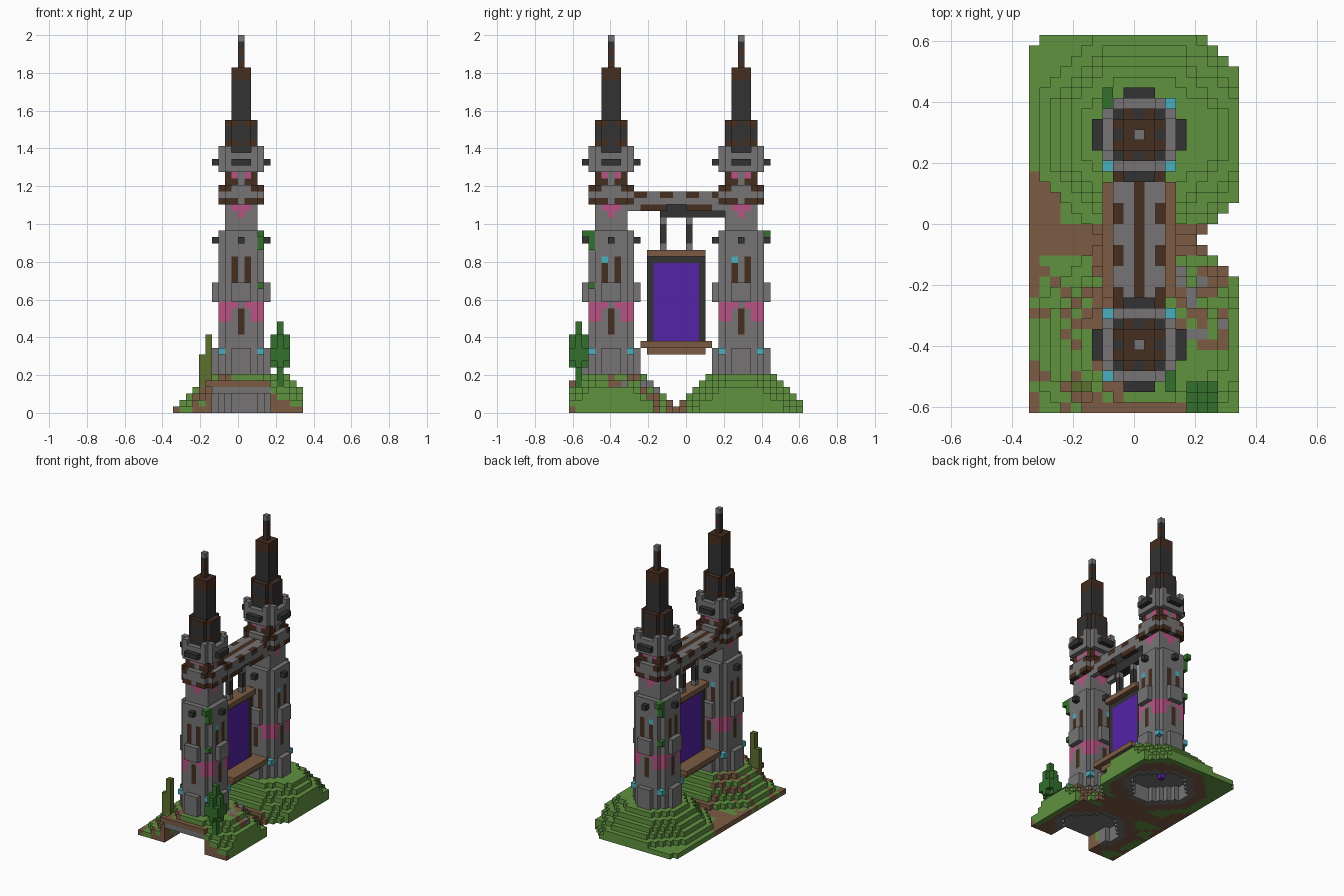
import bpy, bmesh, random
from mathutils import Vector

random.seed(4)
if "Cube" in bpy.data.objects:
    bpy.data.objects.remove(bpy.data.objects["Cube"])

V = 2 / 58                      # block size
NX, NY = 20, 36                 # footprint in blocks
TOWERS = {"front": (10, 6), "back": (10, 26)}

COLOURS = {
    "stone": (118, 116, 117), "charcoal": (50, 50, 50), "dark_wood": (70, 46, 32),
    "earth": (124, 92, 68), "grass": (96, 146, 64), "leaf": (52, 112, 44),
    "olive": (94, 112, 48), "pink": (186, 84, 134), "purple": (86, 34, 168),
    "cyan": (74, 176, 190)}
NAMES = list(COLOURS)


def linear(c):
    c /= 255
    return ((c + 0.055) / 1.055) ** 2.4 if c > 0.04 else c / 12.92


def make_material(name, rgb):
    m = bpy.data.materials.new(name)
    m.use_nodes = True
    col = (*[linear(c) for c in rgb], 1)
    m.diffuse_color = col
    bsdf = m.node_tree.nodes["Principled BSDF"]
    bsdf.inputs["Base Color"].default_value = col
    bsdf.inputs["Roughness"].default_value = 0.9
    return m


MATS = [make_material(n, c) for n, c in COLOURS.items()]


def box(cells, xs, ys, zs, colour):
    """Fill inclusive block ranges with one colour."""
    for x in range(xs[0], xs[1] + 1):
        for y in range(ys[0], ys[1] + 1):
            for z in range(zs[0], zs[1] + 1):
                cells[x, y, z] = colour


def build(name, cells):
    """Skin a set of coloured blocks, then merge flat areas of one colour."""
    bm = bmesh.new()
    verts = {}
    for cell, colour in cells.items():
        for axis in range(3):
            u, w = (axis + 1) % 3, (axis + 2) % 3
            for side in (0, 1):
                near = list(cell)
                near[axis] += 2 * side - 1
                if tuple(near) in cells:
                    continue
                loop = []
                for a, b in ((0, 0), (1, 0), (1, 1), (0, 1)):
                    p = list(cell)
                    p[axis] += side
                    p[u] += a
                    p[w] += b
                    p = tuple(p)
                    if p not in verts:
                        verts[p] = bm.verts.new(Vector((p[0] - NX / 2, p[1] - NY / 2, p[2])) * V)
                    loop.append(verts[p])
                f = bm.faces.new(loop if side else loop[::-1])
                f.material_index = NAMES.index(colour)
    bmesh.ops.dissolve_limit(bm, angle_limit=0.01, verts=bm.verts[:],
                             edges=bm.edges[:], delimit={'MATERIAL'})
    me = bpy.data.meshes.new(name)
    bm.to_mesh(me)
    bm.free()
    for m in MATS:
        me.materials.append(m)
    bpy.context.collection.objects.link(bpy.data.objects.new(name, me))


# Ground: two stepped hills, a path between them and a hollow under each
def ground():
    cells = {}
    for x in range(NX):
        for y in range(NY):
            front = y < 16
            cx, cy = TOWERS["front" if front else "back"]
            dx, dy = x - cx, abs(y - cy)
            ax = abs(dx) * (0.8 if dx > 0 else 1)
            if (abs(dx) + dy > 15 and x >= 10) or (x == 0 and y == NY - 1):
                continue
            d = max(ax, dy, 0.75 * (ax + dy))
            h = min(6, max(1, 11 - int(d)))
            path = 15 <= y <= 17 or (x < 3 and 15 <= y <= 22 - x)
            rubble = front and 14 <= x <= 18 and 6 <= y <= 13
            patch = front and x < 9 and random.random() < 0.3
            top = "earth" if path or patch else "grass"
            if rubble:
                top = random.choice(["earth", "earth", "stone", "grass"])
            mouth = front and y <= cy and abs(dx) <= 4
            hollow = d <= 5 or mouth
            for z in range(h):
                if hollow and z < 3:
                    continue
                col = top
                if hollow and z == 3 or (d <= 6 and z < 3):
                    col = "stone"
                elif z < h - 1 and (front and y == 0 or x == 0):
                    col = "earth"
                elif z == 0 and h > 2 and 0 < y < NY - 1 and x < NX - 1:
                    col = "earth"
                cells[x, y, z] = col
    box(cells, (5, 14), (0, 0), (4, 4), "earth")
    cells[10, 26, 2] = "purple"
    build("hills", cells)


# Towers: stacked sections (bottom, top, half width, shape)
SECTIONS = [
    (5, 10, 4, "cross"), (10, 17, 3, "cut"), (17, 20, 4, "cross"), (20, 28, 3, "cut"),
    (28, 32, 2, "square"), (32, 35, 3, "cut"), (35, 37, 2, "square"),
    (37, 40, 3, "cut"), (40, 41, 2, "square"), (41, 45, 2, "cut"),
    (45, 49, 1, "square"), (49, 53, 1, "square"), (53, 58, 0, "square")]


def inside(dx, dy, r, shape):
    big, small = max(abs(dx), abs(dy)), min(abs(dx), abs(dy))
    if shape == "cross":
        return big < r and small < r - 1 or big == r and small <= 1
    return big <= r and not (shape == "cut" and small == r)


def tower_colour(dx, dy, z):
    """Painted bands, windows and blossom by height and offset along a face."""
    a = abs(dx if abs(dy) > abs(dx) else dy)
    if z >= 40:
        if z == 57:
            return "stone"
        wood = z in (51, 52, 53, 55) or (z in (41, 44) and a == 1)
        return "dark_wood" if wood else "charcoal"
    if z in (35, 36):
        return "pink" if a == 1 and z == 36 else "dark_wood" if a else "stone"
    if z in (32, 34):
        return "dark_wood" if a >= 2 or (z == 32 and a == 1) else "stone"
    if (z == 31 and a <= 1) or (z == 30 and a == 0):
        return "pink"
    if 20 <= z <= 23 and a == 1:
        return "cyan" if z == 23 and dx + dy == 2 else "dark_wood"
    if 12 <= z <= 15 and a == 0:
        return "dark_wood"
    if (z == 16 and a in (1, 2)) or (z in (14, 15) and a == 2):
        return "pink"
    return "stone"


def tower(name, cx, cy):
    cells = {}
    for lo, hi, r, shape in SECTIONS:
        for dx in range(-r, r + 1):
            for dy in range(-r, r + 1):
                if inside(dx, dy, r, shape):
                    for z in range(lo, hi):
                        cells[cx + dx, cy + dy, z] = tower_colour(dx, dy, z)
    for s in (-1, 1):
        # Ledges below the roof, lanterns and corner crystals
        box(cells, (cx + 4 * s,) * 2, (cy - 1, cy + 1), (38, 38), "charcoal")
        box(cells, (cx - 1, cx + 1), (cy + 4 * s,) * 2, (38, 38), "charcoal")
        cells[cx + 4 * s, cy, 26] = cells[cx, cy + 4 * s, 26] = "charcoal"
        for t in (-1, 1):
            cells[cx + 3 * s, cy + 3 * t, 9] = "cyan"
            # Battlements beside the spire foot
            cells[cx + 3 * s, cy + 2 * t, 40] = cells[cx + 2 * s, cy + 3 * t, 40] = "stone"
    # Ivy
    sx = 3 if name.startswith("front") else -3
    box(cells, (cx + sx,) * 2, (cy - sx,) * 2, (25, 27), "leaf")
    cells[cx + sx, cy - sx, 19] = cells[cx + sx, cy - sx + (1 if sx < 0 else -1), 27] = "leaf"
    build(name, cells)


# Bridge: planked deck with shallow corbels and a beam for the chains
def bridge():
    cells = {}
    for x in range(8, 13):
        for y in range(9, 24):
            block = (y // 2) % 2
            edge = x in (8, 12)
            cells[x, y, 33] = "dark_wood" if x == 10 or (edge and block) else "stone"
            cells[x, y, 32] = "stone"
            if edge and not 15 <= y <= 17:
                cells[x, y, 31] = "dark_wood" if 11 <= y <= 21 else "stone"
    box(cells, (10, 10), (14, 23), (30, 31), "charcoal")
    build("bridge", cells)


# Hanging gate: framed panel over a wooden platform
def gate():
    cells = {}
    box(cells, (10, 10), (12, 20), (11, 23), "charcoal")
    box(cells, (10, 10), (13, 19), (11, 22), "purple")
    box(cells, (9, 11), (12, 20), (24, 24), "earth")
    box(cells, (7, 13), (11, 21), (10, 10), "earth")
    box(cells, (8, 12), (12, 20), (9, 9), "earth")
    build("hanging_gate", cells)
    for label, y in (("front", 14), ("back", 18)):
        chain = {}
        box(chain, (10, 10), (y, y), (25, 29), "charcoal")
        chain[10, y, 25] = chain[10, y, 29] = "stone"
        build(label + "_chain", chain)


# Plants on the front hill
def plants():
    bush = {}
    box(bush, (16, 16), (1, 1), (4, 13), "leaf")
    box(bush, (15, 17), (1, 1), (7, 11), "leaf")
    box(bush, (16, 16), (0, 2), (7, 11), "leaf")
    box(bush, (15, 17), (0, 2), (8, 9), "leaf")
    build("bush", bush)
    stalk = {}
    box(stalk, (5, 5), (2, 2), (3, 11), "olive")
    box(stalk, (4, 4), (2, 2), (3, 8), "olive")
    build("tall_stalk", stalk)


ground()
for label, (cx, cy) in TOWERS.items():
    tower(label + "_tower", cx, cy)
bridge()
gate()
plants()
